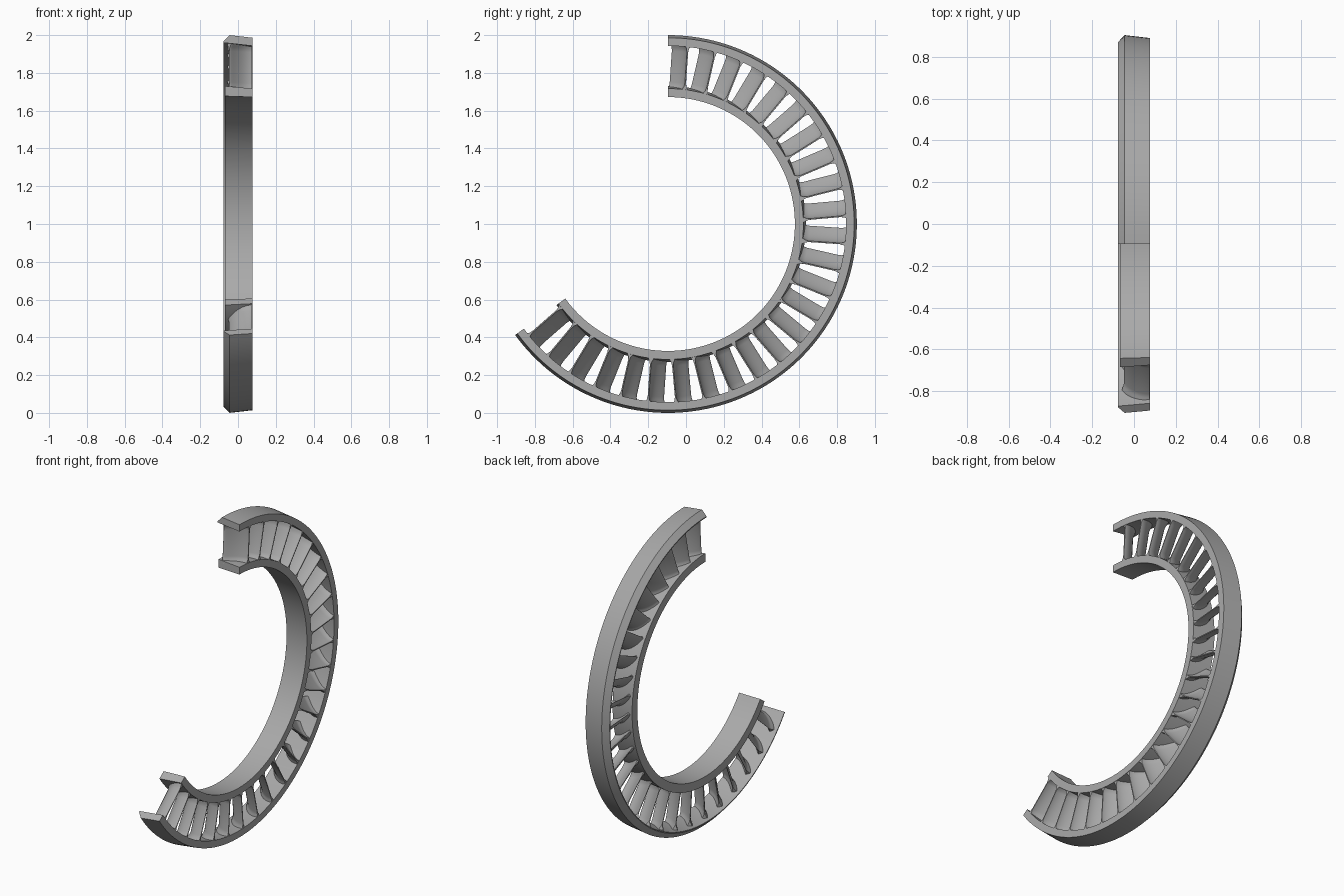
import bpy, bmesh, math

cube = bpy.data.objects.get("Cube")
if cube:
    bpy.data.objects.remove(cube, do_unlink=True)

CENTRE_Y, CENTRE_Z = -0.0955, 1.0
ARC, PITCH, VANES = 234, 9, 26

metal = bpy.data.materials.new("grey metal")
metal.use_nodes = True
grey = (0.4, 0.4, 0.4, 1)
metal.diffuse_color = grey
metal.node_tree.nodes["Principled BSDF"].inputs["Base Color"].default_value = grey


def place(x, r, degrees):
    """Point on the wheel, turning clockwise from the top."""
    a = math.radians(degrees)
    return (x, CENTRE_Y + r * math.sin(a), CENTRE_Z + r * math.cos(a))


def loft(bm, sections, closed_ends=True):
    """Skin a list of equal-length closed loops."""
    loops = [[bm.verts.new(p) for p in s] for s in sections]
    n = len(loops[0])
    for a, b in zip(loops, loops[1:]):
        for i in range(n):
            j = (i + 1) % n
            bm.faces.new((a[i], a[j], b[j], b[i]))
    if closed_ends:
        bm.faces.new(loops[0][::-1])
        bm.faces.new(loops[-1])


def finish(name, bm, angle):
    bmesh.ops.recalc_face_normals(bm, faces=bm.faces)
    mesh = bpy.data.meshes.new(name)
    bm.to_mesh(mesh)
    bm.free()
    obj = bpy.data.objects.new(name, mesh)
    bpy.context.collection.objects.link(obj)
    mesh.materials.append(metal)
    bpy.ops.object.select_all(action='DESELECT')
    obj.select_set(True)
    bpy.context.view_layer.objects.active = obj
    bpy.ops.object.shade_smooth_by_angle(angle=math.radians(angle))
    return obj


# Two ring segments, swept from (x, radius) profiles
def ring(name, profile):
    bm = bmesh.new()
    steps = ARC // 2
    loft(bm, [[place(x, r, ARC * i / steps) for x, r in profile]
              for i in range(steps + 1)])
    finish(name, bm, 12)


ring("outer_ring", [(-0.077, 0.966), (-0.045, 1.0), (0.077, 0.986),
                    (0.077, 0.943), (-0.077, 0.96)])
ring("inner_ring", [(-0.068, 0.677), (0.077, 0.672),
                    (0.077, 0.717), (-0.068, 0.73)])


# Cambered vane outline: slanted at the leading edge, axial at the trailing edge
def vane_outline(flare):
    upper, lower = [], []
    x0, chord, rise = -0.047, 0.122, 0.083
    steps = 12
    for i in range(steps + 1):
        t = 0.5 - 0.5 * math.cos(math.pi * i / steps)
        x = x0 + chord * t
        s = rise * (2 * t - t * t) - rise / 2
        slope = math.atan(rise * (2 - 2 * t) / chord)
        half = 0.015 * math.sqrt(t) * (1 - t) + 0.0025 * t + flare
        dx, ds = -math.sin(slope) * half, math.cos(slope) * half
        upper.append((min(x + dx, 0.076), s + ds))
        lower.append((min(x - dx, 0.076), s - ds))
    return upper + lower[::-1]


# Radial stations, with the root and tip flared into fillets
stations = [(0.71, 0.013), (0.724, 0.009), (0.732, 0.004), (0.75, 0.0005),
            (0.915, 0.0005), (0.934, 0.004), (0.943, 0.009), (0.956, 0.013)]
bm = bmesh.new()
for k in range(VANES):
    middle = k * PITCH + 3.9
    loft(bm, [[place(x, r, middle + math.degrees(s / r))
               for x, s in vane_outline(flare)] for r, flare in stations])
finish("vanes", bm, 40)
